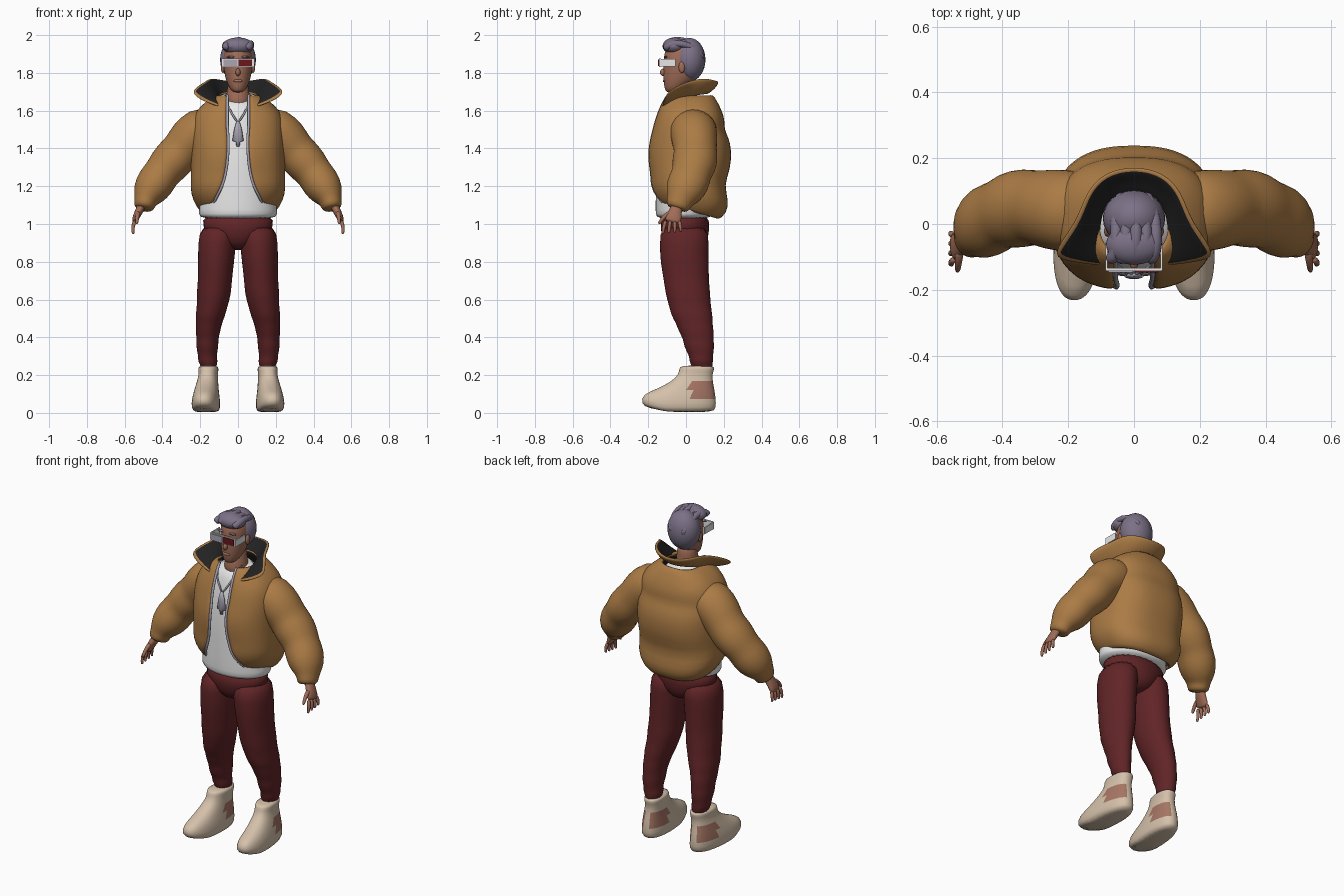
import bpy, bmesh, math
from mathutils import Vector, Matrix

cube = bpy.data.objects.get("Cube")
if cube:
    bpy.data.objects.remove(cube, do_unlink=True)


def material(name, *rgb):
    mat = bpy.data.materials.new(name)
    mat.use_nodes = True
    colour = (*rgb, 1)
    mat.diffuse_color = colour
    shader = next(n for n in mat.node_tree.nodes if n.type == 'BSDF_PRINCIPLED')
    shader.inputs["Base Color"].default_value = colour
    return mat


TAN = material("tan padding", .41, .2, .06)
LINING = material("black lining", .016, .016, .016)
MAROON = material("maroon cloth", .12, .018, .02)
WHITE = material("white cotton", .8, .8, .8)
SKIN = material("brown skin", .35, .15, .095)
HAIR = material("mauve hair", .2, .165, .24)
CREAM = material("cream leather", .66, .53, .4)
CLAY = material("clay panel", .38, .18, .13)
SILVER = material("silver", .4, .38, .45)
RED = material("red lens", .14, .008, .012)


def finish(name, bm, mats, mirror=False, level=1, thick=0, smooth=True):
    """Turn a bmesh into an object with its modifiers."""
    mesh = bpy.data.meshes.new(name)
    for face in bm.faces:
        face.smooth = smooth
    bm.to_mesh(mesh)
    bm.free()
    for mat in mats:
        mesh.materials.append(mat)
    obj = bpy.data.objects.new(name, mesh)
    bpy.context.collection.objects.link(obj)
    if mirror:
        mod = obj.modifiers.new("Mirror", 'MIRROR')
        mod.use_mirror_merge = False
    if thick:
        mod = obj.modifiers.new("Solidify", 'SOLIDIFY')
        mod.thickness = thick
        mod.material_offset = 1
    if level:
        mod = obj.modifiers.new("Subdivision", 'SUBSURF')
        mod.levels = mod.render_levels = level
    return obj


def skin(rows, closed):
    """Bridge equal rows of points with quads."""
    bm = bmesh.new()
    grid = [[bm.verts.new(p) for p in row] for row in rows]
    for low, high in zip(grid, grid[1:]):
        count = len(low)
        for i in range(count if closed else count - 1):
            j = (i + 1) % count
            bm.faces.new((low[i], low[j], high[j], high[i]))
    if closed:
        bm.faces.new(grid[0][::-1])
        bm.faces.new(grid[-1])
        bmesh.ops.recalc_face_normals(bm, faces=bm.faces)
    return bm


def bend(value, power):
    return math.copysign(abs(value) ** power, value)


def loft(name, mats, rows, n=20, power=1, flat=True, side=(0, 1, 0), warp=None, rule=None, **kw):
    """Rounded rings (x, y, z, radius, radius along side) joined into a body."""
    centres = [Vector(r[:3]) for r in rows]
    rings = []
    for i, (c, row) in enumerate(zip(centres, rows)):
        t = Vector((0, 0, 1))
        if not flat:
            t = (centres[min(i + 1, len(rows) - 1)] - centres[max(i - 1, 0)]).normalized()
        v = Vector(side)
        v = (v - t * t.dot(v)).normalized()
        u = v.cross(t)
        ring = []
        for k in range(n):
            a = math.tau * k / n
            p = c + u * row[3] * bend(math.cos(a), power) + v * row[4] * bend(math.sin(a), power)
            ring.append(warp(p) if warp else p)
        rings.append(ring)
    bm = skin(rings, True)
    if rule:
        for face in bm.faces:
            face.material_index = rule(face.calc_center_median(), face.normal)
    return finish(name, bm, mats, **kw)


def tube(name, mat, points, start, end, **kw):
    last = len(points) - 1
    radii = [start + (end - start) * i / last for i in range(last + 1)]
    return loft(name, [mat], [(*p, r, r) for p, r in zip(points, radii)], n=8, flat=False, **kw)


def ball(name, mat, centre, size, **kw):
    bm = bmesh.new()
    place = Matrix.Translation(centre) @ Matrix.Diagonal((*size, 1))
    bmesh.ops.create_uvsphere(bm, u_segments=24, v_segments=16, radius=1, matrix=place)
    return finish(name, bm, [mat], level=0, **kw)


def box(name, mat, centre, size, **kw):
    bm = bmesh.new()
    place = Matrix.Translation(centre) @ Matrix.Diagonal((*size, 1))
    bmesh.ops.create_cube(bm, size=1, matrix=place)
    return finish(name, bm, [mat], level=0, smooth=False, **kw)


# Shoes, with raised toes and clay panels beside the heel
def shoe_shape(p):
    return Vector((p.x - p.y * .06, p.y, p.z + max(0, -p.y - .12) * .22))


def shoe_panel(c, normal):
    return int(c.y > .015 and .08 < c.z < .17 and abs(normal.x) > .35)


loft("shoes", [CREAM, CLAY], [
    (.165, -.03, 0, .062, .175), (.168, -.04, .025, .076, .2), (.168, -.036, .075, .073, .195),
    (.167, 0, .12, .064, .152), (.163, .035, .17, .055, .106), (.16, .05, .205, .05, .09),
    (.16, .058, .235, .054, .093), (.16, .06, .252, .05, .088)],
    n=28, power=.85, warp=shoe_shape, rule=shoe_panel, mirror=True)

# Trousers, gathered below the knee
loft("trouser_legs", [MAROON], [
    (.155, .085, .21, .036, .05), (.155, .085, .25, .042, .055), (.16, .08, .275, .054, .064),
    (.162, .08, .3, .048, .062), (.163, .07, .35, .06, .082), (.161, .065, .39, .057, .08),
    (.16, .055, .43, .066, .094), (.152, .042, .48, .07, .098), (.148, .033, .51, .079, .11),
    (.135, .02, .57, .082, .112), (.128, .01, .63, .093, .12), (.122, .002, .7, .09, .12),
    (.116, -.008, .8, .097, .13), (.111, -.01, .9, .101, .13), (.1, -.008, 1, .1, .13)],
    mirror=True)
loft("trouser_seat", [MAROON], [
    (0, 0, .86, .04, .07), (0, -.003, .9, .12, .115), (0, -.006, .97, .195, .132),
    (0, -.006, 1.07, .19, .13)], n=28)

# Shirt with a lower front neckline
loft("shirt", [WHITE], [
    (0, -.012, 1.025, .2, .142), (0, -.012, 1.05, .21, .15), (0, -.012, 1.1, .205, .15),
    (0, -.012, 1.2, .2, .148), (0, -.01, 1.35, .19, .145), (0, -.006, 1.5, .185, .132),
    (0, -.004, 1.61, .14, .108), (0, -.004, 1.68, .08, .078)], n=28,
    warp=lambda p: p + Vector((0, 0, .25 * p.y if p.z > 1.65 else 0)))

# Padded jacket body, open at the front, with a hem that drops at the back
BODY = [  # height, half width, front, back, half opening
    (1.11, .19, -.145, .17, .14), (1.15, .225, -.18, .215, .115), (1.2, .252, -.195, .228, .085),
    (1.26, .25, -.192, .2, .07), (1.32, .25, -.202, .235, .06), (1.4, .25, -.203, .243, .055),
    (1.46, .25, -.19, .225, .055), (1.5, .245, -.18, .202, .06), (1.55, .24, -.168, .206, .06),
    (1.6, .222, -.15, .19, .06), (1.65, .17, -.13, .165, .06), (1.69, .11, -.11, .14, .06)]


def jacket_row(z, half, front, back, gap, power=.8, columns=44):
    start = math.asin((gap / half) ** (1 / power))
    row = []
    for i in range(columns + 1):
        a = start + (math.tau - 2 * start) * i / columns
        y = (front + back) / 2 - (back - front) / 2 * bend(math.cos(a), power)
        fade = min(1, max(0, (1.42 - z) / .3))
        row.append(Vector((half * bend(math.sin(a), power), y, z - .27 * (y + .17) * fade)))
    return row


body_rows = [jacket_row(*r) for r in BODY]
finish("jacket_body", skin(body_rows, False), [TAN, LINING], thick=.025)
tube("zip_edges", SILVER, [r[0] + Vector((-.004, .008, 0)) for r in body_rows], .008, .008, mirror=True)

# Sleeves in padded rolls, ending in a cuff
loft("sleeves", [TAN], [
    (.12, .03, 1.52, .1, .12), (.2, .04, 1.5, .125, .126), (.26, .045, 1.44, .12, .122),
    (.295, .05, 1.395, .106, .112), (.33, .05, 1.355, .112, .12), (.375, .042, 1.305, .108, .118),
    (.402, .03, 1.27, .096, .103), (.437, .015, 1.22, .104, .113), (.472, -.015, 1.165, .09, .1),
    (.487, -.03, 1.13, .064, .074), (.494, -.04, 1.105, .056, .065), (.5, -.05, 1.075, .05, .06)],
    n=24, flat=False, mirror=True)

# Open collar: black inside, lapels spread to points
BASE = [(0, .11, 1.68), (.085, .08, 1.68), (.11, .02, 1.665), (.11, -.07, 1.64), (.07, -.13, 1.6)]
RIM = [(0, .185, 1.745), (.095, .165, 1.755), (.155, .1, 1.77), (.18, .01, 1.75), (.275, -.1, 1.69)]


def both_sides(half):
    return [Vector(p) for p in half[::-1]] + [Vector((-x, y, z)) for x, y, z in half[1:]]


base, rim = both_sides(BASE), both_sides(RIM)
middle = [a.lerp(b, .55) - Vector((0, 0, .012)) for a, b in zip(base, rim)]
finish("collar", skin([base, middle, rim], False), [TAN, LINING], thick=.022, level=2)

# Neck and head
loft("neck", [SKIN], [(0, -.015, 1.6, .07, .075), (0, -.018, 1.675, .066, .068),
                      (0, -.01, 1.72, .054, .056), (0, -.01, 1.78, .054, .056)])
loft("head", [SKIN], [
    (0, -.075, 1.695, .022, .028), (0, -.062, 1.715, .044, .052), (0, -.036, 1.76, .064, .084),
    (0, -.026, 1.8, .073, .094), (0, -.02, 1.85, .079, .1), (0, -.018, 1.9, .078, .1),
    (0, -.015, 1.95, .064, .082), (0, -.015, 1.975, .03, .04)], n=24)
ball("nose", SKIN, (0, -.118, 1.803), (.013, .02, .02))
ball("lips", CLAY, (0, -.114, 1.758), (.024, .009, .008))
ball("ears", SKIN, (.08, -.022, 1.83), (.011, .017, .03), mirror=True)
ball("eyebrows", HAIR, (.036, -.107, 1.884), (.025, .008, .006), mirror=True)

# Swept-back hair
ball("hair_back", HAIR, (0, .018, 1.87), (.095, .085, .115))
ball("hair_front", HAIR, (0, -.062, 1.942), (.085, .062, .045))
for i in range(5):
    x = (i - 2) * .03
    drop = abs(i - 2) * .009
    tube("hair_lock", HAIR, [
        (x - .015, -.108, 1.925), (x, -.102, 1.962 - drop), (x + .008, -.055, 1.977 - drop),
        (x + .005, .015, 1.967 - drop), (x * .8, .075, 1.925 - drop), (x * .6, .09, 1.87)],
        .024, .016, side=(1, 0, 0))

# Visor with one silver and one red lens
box("visor_frame", WHITE, (0, -.138, 1.854), (.168, .01, .046))
box("visor_arms", WHITE, (.084, -.098, 1.854), (.006, .086, .04), mirror=True)
box("right_lens", SILVER, (-.04, -.144, 1.854), (.074, .006, .034))
box("left_lens", RED, (.038, -.144, 1.854), (.07, .006, .036))

# Chain and pendant
tube("chain", SILVER, [(.068, -.05, 1.69), (.064, -.118, 1.645), (.034, -.142, 1.585),
                       (0, -.152, 1.535)], .006, .006, mirror=True)
loft("pendant", [SILVER], [
    (0, -.158, 1.41, .008, .006), (0, -.158, 1.435, .012, .008), (0, -.158, 1.44, .03, .01),
    (0, -.157, 1.5, .021, .009), (0, -.155, 1.545, .008, .006)], n=12, level=0)

# Hands
loft("palms", [SKIN], [
    (.505, -.045, 1.11, .025, .03), (.522, -.055, 1.07, .022, .034), (.541, -.066, 1.035, .019, .044),
    (.55, -.072, 1.005, .014, .044)], n=14, flat=False, mirror=True)
for i, finger in enumerate(("little", "ring", "middle", "index")):
    tube(finger + "_fingers", SKIN, [
        (.546, -.037 - .023 * i, 1.02), (.556, -.03 - .029 * i, .99),
        (.557, -.028 - .031 * i, .97 - .004 * i), (.553, -.028 - .032 * i, .958 - .004 * i)],
        .012, .007, mirror=True)
tube("thumbs", SKIN, [(.528, -.075, 1.065), (.533, -.11, 1.045), (.535, -.132, 1.02),
                      (.537, -.145, .998)], .015, .008, mirror=True)
